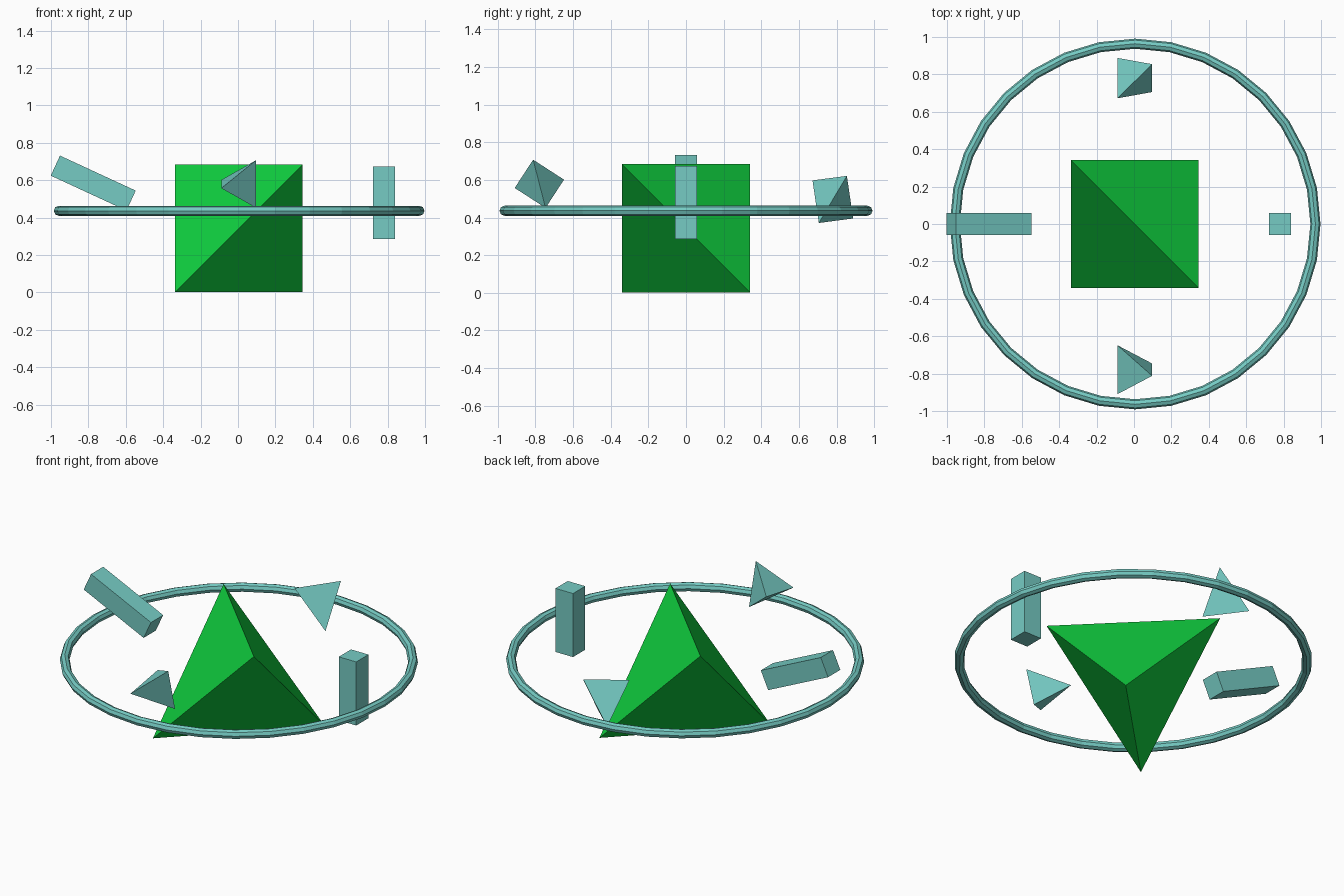
import bpy, bmesh, math
from mathutils import Vector

if "Cube" in bpy.data.objects:
    bpy.data.objects.remove(bpy.data.objects["Cube"], do_unlink=True)


def make_material(name, rgb):
    mat = bpy.data.materials.new(name)
    mat.use_nodes = True
    mat.diffuse_color = (*rgb, 1)
    mat.node_tree.nodes["Principled BSDF"].inputs["Base Color"].default_value = (*rgb, 1)
    return mat


green = make_material("bright green", (0.005, 0.63, 0.05))
teal = make_material("soft teal", (0.18, 0.60, 0.55))


def tetrahedron(name, centre, half_x, left_edge, right_edge, mat):
    """Two opposite edges, each given by its (y, z) half-span, at -half_x and +half_x."""
    bm = bmesh.new()
    for x, (y, z) in ((-half_x, left_edge), (half_x, right_edge)):
        for s in (-1, 1):
            bm.verts.new((x, s * y, s * z))
    bmesh.ops.convex_hull(bm, input=bm.verts[:])
    bmesh.ops.recalc_face_normals(bm, faces=bm.faces[:])
    mesh = bpy.data.meshes.new(name)
    bm.to_mesh(mesh)
    bm.free()
    obj = bpy.data.objects.new(name, mesh)
    obj.location = centre
    mesh.materials.append(mat)
    bpy.context.collection.objects.link(obj)


def bar(name, centre, length, tilt):
    """Square bar standing along z, tilted about y."""
    bpy.ops.mesh.primitive_cube_add(size=1, location=centre, rotation=(0, tilt, 0))
    obj = bpy.context.object
    obj.name = name
    obj.scale = (0.118, 0.118, length)
    obj.data.materials.append(teal)


# Central body
h = 0.341
tetrahedron("central_tetrahedron", (0.005, 0, h + 0.001), h, (h, h), (-h, h), green)

# Orbit ring
bpy.ops.mesh.primitive_torus_add(major_segments=32, minor_segments=8, major_radius=0.964,
                                 minor_radius=0.027, location=(0.006, 0, 0.436))
ring = bpy.context.object
ring.name = "orbit_ring"
ring.data.materials.append(teal)

# Small floating pieces
tetrahedron("front_tetrahedron", (0.004, -0.779, 0.579), 0.093,
            (0.131, 0.022), (-0.033, 0.128), teal)
tetrahedron("back_tetrahedron", (0.004, 0.78, 0.496), 0.093,
            (-0.108, 0.101), (0.0745, 0.125), teal)
bar("left_bar", (0.781, 0, 0.48), 0.388, 0)
bar("right_bar", (-0.774, 0, 0.584), 0.446, math.radians(-65.2))
